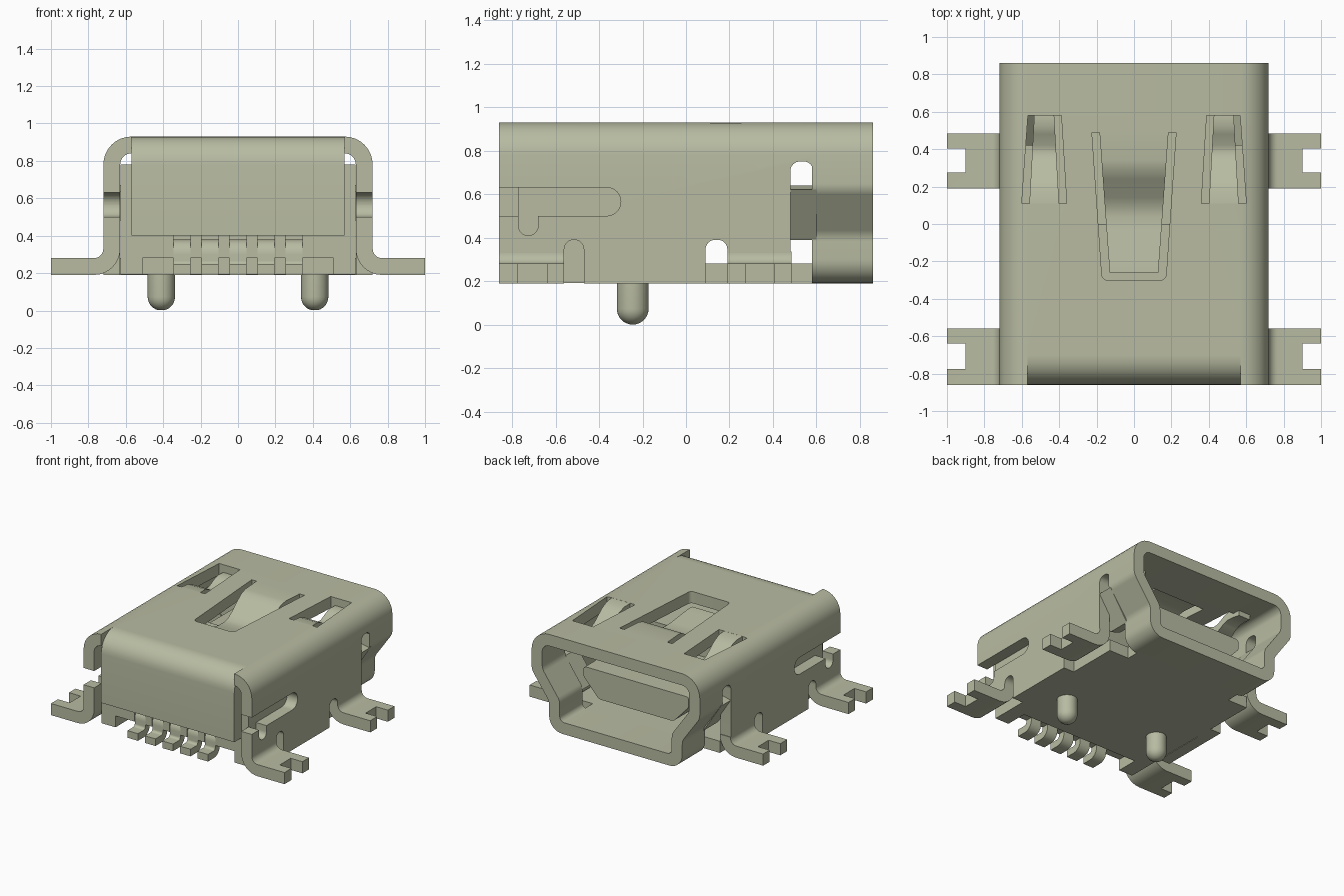
import bpy, bmesh, math
from mathutils import Vector

if "Cube" in bpy.data.objects:
    bpy.data.objects.remove(bpy.data.objects["Cube"], do_unlink=True)

metal = bpy.data.materials.new("olive_beige")
metal.use_nodes = True
COLOUR = (0.48, 0.50, 0.36, 1)
metal.diffuse_color = COLOUR
metal.node_tree.nodes["Principled BSDF"].inputs["Base Color"].default_value = COLOUR

T = 0.09                      # sheet thickness
BACK, MOUTH = -0.86, 0.86     # ends of the shell in y


def rounded(points, steps=8):
    """Polygon whose corners (a, b, radius) become arcs."""
    out = []
    n = len(points)
    for i, p in enumerate(points):
        c = Vector(p[:2])
        if len(p) < 3:
            out.append(c)
            continue
        u = (Vector(points[i - 1][:2]) - c).normalized()
        v = (Vector(points[(i + 1) % n][:2]) - c).normalized()
        half = u.angle(v) / 2
        centre = c + (u + v).normalized() * (p[2] / math.sin(half))
        s = c + u * (p[2] / math.tan(half)) - centre
        e = c + v * (p[2] / math.tan(half)) - centre
        sweep = s.angle_signed(e)
        for k in range(steps + 1):
            a = -sweep * k / steps
            out.append(centre + Vector((s.x * math.cos(a) - s.y * math.sin(a),
                                        s.x * math.sin(a) + s.y * math.cos(a))))
    return out


def loft(name, rings):
    """Closed solid through matching rings of points."""
    bm = bmesh.new()
    loops = [[bm.verts.new(p) for p in ring] for ring in rings]
    for a, b in zip(loops, loops[1:]):
        for i in range(len(a)):
            j = (i + 1) % len(a)
            bm.faces.new((a[i], a[j], b[j], b[i]))
    bm.faces.new(loops[0])
    bm.faces.new(loops[-1])
    bmesh.ops.recalc_face_normals(bm, faces=bm.faces)
    mesh = bpy.data.meshes.new(name)
    bm.to_mesh(mesh)
    bm.free()
    mesh.materials.append(metal)
    ob = bpy.data.objects.new(name, mesh)
    bpy.context.collection.objects.link(ob)
    return ob


def prism(name, points, axis, lo, hi):
    """Extrude a rounded 2D outline along x, y or z."""
    place = {"x": lambda p, t: (t, p[0], p[1]),
             "y": lambda p, t: (p[0], t, p[1]),
             "z": lambda p, t: (p[0], p[1], t)}[axis]
    pts = rounded(points)
    return loft(name, [[place(p, t) for p in pts] for t in (lo, hi)])


def rect(a0, a1, b0, b1):
    return [(a0, b0), (a1, b0), (a1, b1), (a0, b1)]


def mirrored(half):
    """Right half outline, top to bottom, completed on the left."""
    return half + [(-p[0],) + tuple(p[1:]) for p in reversed(half)]


def cut(ob, *cutters):
    for c in cutters:
        c.hide_render = True
        mod = ob.modifiers.new("cut", "BOOLEAN")
        mod.operation, mod.solver, mod.object = "DIFFERENCE", "EXACT", c
        bpy.context.view_layer.objects.active = ob
        bpy.ops.object.modifier_apply(modifier=mod.name)
        bpy.data.objects.remove(c, do_unlink=True)


def strip(name, path, cx, w0, w1, thick=0.06):
    """Bent spring blade along (y, z), tapering from half-width w0 to w1."""
    rings = []
    for i, (y, z) in enumerate(path):
        w = w0 + (w1 - w0) * (y - path[0][0]) / (path[-1][0] - path[0][0])
        rings.append([(cx - w, y, z), (cx + w, y, z),
                      (cx + w, y, z - thick), (cx - w, y, z - thick)])
    return loft(name, rings)


# Shell: folded sheet over the top and both sides
shell = prism("shell", [(0.72, 0.19), (0.72, 0.93, 0.15), (-0.72, 0.93, 0.15), (-0.72, 0.19),
                        (-0.63, 0.19), (-0.63, 0.84, 0.06), (0.63, 0.84, 0.06), (0.63, 0.19)],
              "y", BACK, 0.58)


def side_cut(points):
    cut(shell, prism("cutter", points, "x", -1, 1))


side_cut(rect(-1, -0.52, 0, 0.33))
side_cut(rect(0.14, 0.7, 0, 0.33))
for y0, y1, top in ((-0.56, -0.47, 0.39), (0.09, 0.19, 0.39), (0.48, 0.585, 0.75)):
    side_cut([(y0, 0.1), (y1, 0.1), (y1, top, 0.044), (y0, top, 0.044)])
side_cut([(-1, 0.5), (-0.30, 0.5, 0.064), (-0.30, 0.63, 0.064), (-1, 0.63)])
side_cut([(-0.77, 0.41, 0.044), (-0.68, 0.41, 0.044), (-0.68, 0.55), (-0.77, 0.55)])

# Spring openings in the top, and room for the folded rear flap
cut(shell, prism("cutter", rect(-0.57, 0.57, -1, -0.7), "z", 0.5, 1),
    prism("cutter", [(-0.225, 0.49), (0.225, 0.49), (0.17, -0.3, 0.03), (-0.17, -0.3, 0.03)],
          "z", 0.8, 1))
for s in (1, -1):
    cut(shell, prism("cutter", [(s * 0.395, 0.68, 0.025), (s * 0.56, 0.68, 0.025),
                                (s * 0.6, 0.11), (s * 0.36, 0.11)], "z", 0.8, 1))

# Collar wall above the side slots, joined to the mouth
outer = mirrored([(0.72, 0.93, 0.15), (0.72, 0.62, 0.09), (0.57, 0.41, 0.09), (0.57, 0.19, 0.11)])
inner = mirrored([(0.63, 0.84, 0.06), (0.63, 0.65, 0.09), (0.48, 0.44, 0.09), (0.48, 0.28, 0.04)])
mouth = prism("mouth_collar", outer, "y", 0.58, MOUTH)
cut(mouth, prism("cutter", inner, "y", 0.5, 1))

# Rear flap folded down from the top
prism("rear_flap", [(-0.7, 0.93), (BACK, 0.93, 0.15), (BACK, 0.40), (BACK + T, 0.40),
                    (BACK + T, 0.84, 0.06), (-0.7, 0.84)], "x", -0.57, 0.57)

# Spring blades
strip("centre_spring", [(0.5, 0.93), (0.34, 0.93), (0.29, 0.92), (0.24, 0.89), (0.14, 0.82),
                        (0.09, 0.795), (0.04, 0.79), (-0.03, 0.797), (-0.2, 0.83),
                        (-0.26, 0.835)], 0, 0.185, 0.13)

for s, side in ((1, "left"), (-1, "right")):
    strip(side + "_spring", [(0.1, 0.93), (0.18, 0.925), (0.24, 0.90), (0.34, 0.83),
                             (0.38, 0.815), (0.42, 0.82), (0.48, 0.855), (0.52, 0.87),
                             (0.58, 0.87), (0.64, 0.86)], s * 0.48, 0.08, 0.05)

    # Guide tabs running inward from the collar
    prism(side + "_guide_tab", [(s * 0.72, 0.62), (s * 0.57, 0.39), (s * 0.48, 0.42),
                                (s * 0.63, 0.64)], "y", 0.42, 0.6)

    # Solder feet with notched tips
    for part, y0, y1 in (("front", BACK, -0.56), ("rear", 0.19, 0.485)):
        foot = prism(f"{side}_{part}_foot",
                     [(s * 0.72, 0.335), (s * 0.72, 0.28, 0.05), (s, 0.28), (s, 0.19),
                      (s * 0.63, 0.19, 0.14), (s * 0.63, 0.335)], "y", y0, y1)
        cut(foot, prism("cutter", rect(s * 0.9, s * 1.1, y0 + 0.085, y1 - 0.08), "z", 0, 0.5))

    # Locating pegs with domed ends
    r = 0.073
    heights = [(r * math.sin(a), r - r * math.cos(a))
               for a in [math.pi / 2 * k / 8 for k in range(1, 9)]] + [(r, 0.2)]
    loft(side + "_peg", [[(s * 0.41 + q * math.cos(math.tau * k / 32),
                           -0.245 + q * math.sin(math.tau * k / 32), z) for k in range(32)]
                         for q, z in heights])

# Plastic housing, recessed underneath for the contacts
housing = prism("housing", rect(-0.628, 0.628, 0.192, 0.78), "y", BACK + T, 0.0)
cut(housing, prism("cutter", rect(-0.51, 0.51, 0, 0.28), "y", -1, -0.6))
for i in range(-2, 3):
    cut(housing, prism("cutter", rect(i * 0.15 - 0.046, i * 0.15 + 0.046, 0.1, 0.40),
                       "y", -1, -0.62))

    # Contact pins: gull-wing strips
    prism(f"contact_pin_{i + 3}",
          [(-0.6, 0.38), (-0.77, 0.38, 0.08), (-0.77, 0.245, 0.02), (BACK, 0.245),
           (BACK, 0.19), (-0.715, 0.19, 0.07), (-0.715, 0.325, 0.025), (-0.6, 0.325)],
          "x", i * 0.15 - 0.045, i * 0.15 + 0.045)

# Floor and inner tongue
prism("floor", rect(-0.63, 0.63, -0.05, 0.485), "z", 0.19, 0.28)
prism("floor_lip", rect(-0.46, 0.46, 0.45, 0.6), "z", 0.19, 0.28)
prism("tongue", mirrored([(0.45, 0.62, 0.02), (0.45, 0.54, 0.04), (0.32, 0.40, 0.05)]),
      "y", -0.02, 0.61)

# Smooth bends, sharp edges
for ob in bpy.context.collection.objects:
    if ob.type == "MESH" and metal.name in ob.data.materials:
        bpy.ops.object.select_all(action="DESELECT")
        ob.select_set(True)
        bpy.context.view_layer.objects.active = ob
        bpy.ops.object.shade_smooth_by_angle(angle=math.radians(32))
